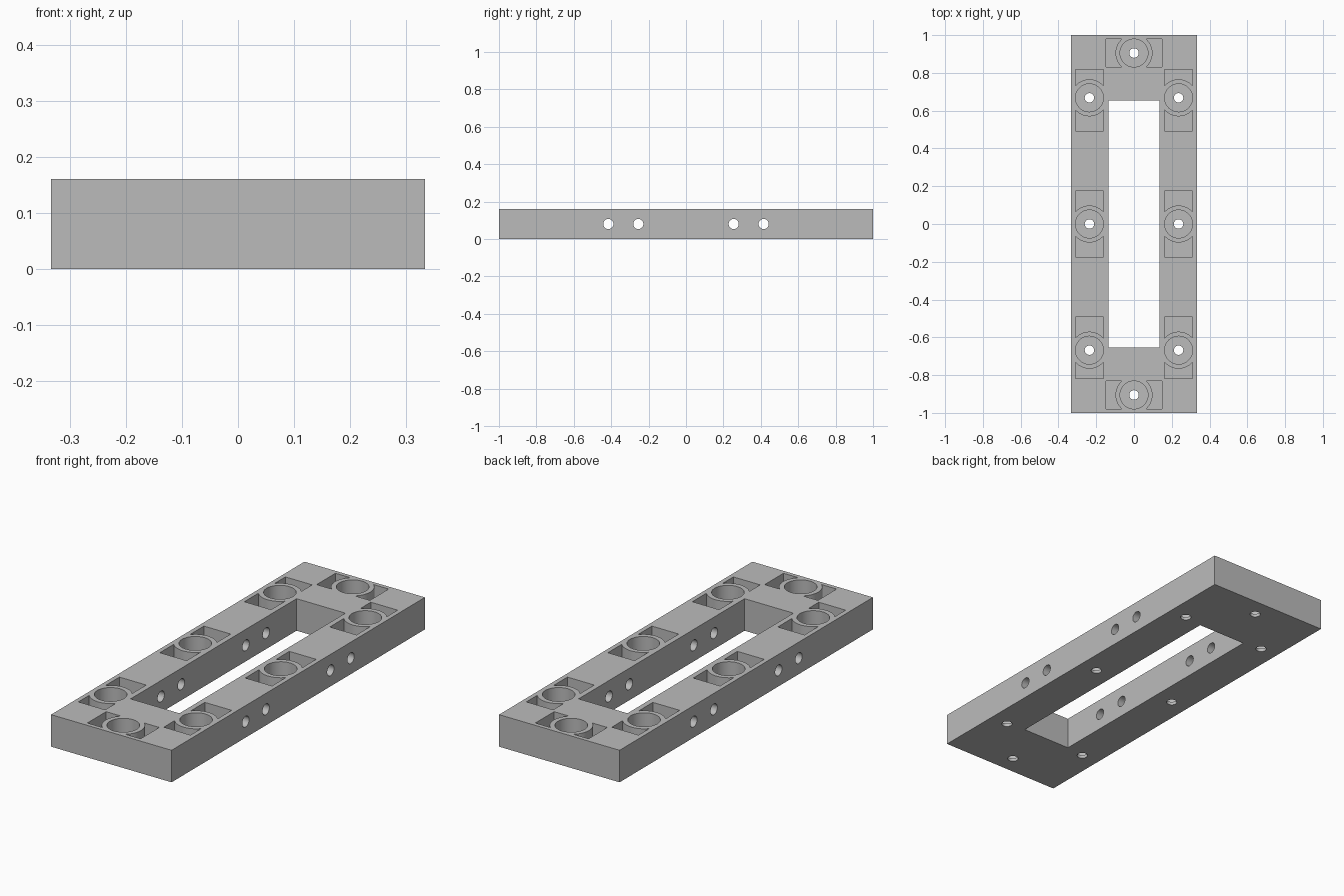
import bpy, bmesh
from math import sin, cos, pi, asin, sqrt
from mathutils import Matrix, Vector

WIDTH, LENGTH, HEIGHT = 0.666, 2.0, 0.16
FLOOR = 0.016          # material left under the recesses
ABOVE = HEIGHT + 0.05  # recess cutters reach past the top face
BORE, COLLAR, SCREW, HALF = 0.074, 0.098, 0.025, 0.074

if "Cube" in bpy.data.objects:
    bpy.data.objects.remove(bpy.data.objects["Cube"], do_unlink=True)


def rectangle(hx, hy):
    return [(-hx, -hy), (hx, -hy), (hx, hy), (-hx, hy)]


def circle(r, n=48):
    return [(r * cos(2 * pi * i / n), r * sin(2 * pi * i / n)) for i in range(n)]


def pocket(reach):
    """Rectangle opening toward +y whose inner edge curves round the collar."""
    a = asin(HALF / COLLAR)
    arc = [(COLLAR * sin(-a + 2 * a * i / 16), COLLAR * cos(-a + 2 * a * i / 16))
           for i in range(17)]
    return arc + [(HALF, reach), (-HALF, reach)]


def prism(bm, outline, low, high, matrix=Matrix()):
    """Extrude a flat outline from low to high and place it."""
    bottom = [bm.verts.new(matrix @ Vector((x, y, low))) for x, y in outline]
    face = bm.faces.new(bottom)
    made = bmesh.ops.extrude_face_region(bm, geom=[face])["geom"]
    top = [v for v in made if isinstance(v, bmesh.types.BMVert)]
    shift = matrix.to_3x3() @ Vector((0, 0, high - low))
    bmesh.ops.translate(bm, verts=top, vec=shift)


def to_object(bm, name):
    bmesh.ops.recalc_face_normals(bm, faces=bm.faces)
    mesh = bpy.data.meshes.new(name)
    bm.to_mesh(mesh)
    bm.free()
    obj = bpy.data.objects.new(name, mesh)
    bpy.context.collection.objects.link(obj)
    return obj


# Solid bar
bm = bmesh.new()
prism(bm, rectangle(WIDTH / 2, LENGTH / 2), 0, HEIGHT)
plate = to_object(bm, "mounting_plate")

# Fastener sites: x, y, turn, pocket reach ahead and behind
sites = [(0, 0.905, pi / 2, 0.147, 0.147), (0, -0.905, pi / 2, 0.147, 0.147)]
for x in (-0.236, 0.236):
    sites += [(x, 0.668, 0, 0.149, 0.175), (x, 0, 0, 0.174, 0.174),
              (x, -0.668, 0, 0.175, 0.149)]

recess = bmesh.new()
holes = bmesh.new()

# Central window
prism(recess, rectangle(0.135, 0.655), -0.05, ABOVE)

# Counterbores, curved pockets and screw holes
for x, y, turn, ahead, behind in sites:
    place = Matrix.Translation((x, y, 0)) @ Matrix.Rotation(turn, 4, "Z")
    flip = place @ Matrix.Rotation(pi, 4, "Z")
    prism(recess, circle(BORE), FLOOR, ABOVE, place)
    prism(recess, pocket(ahead), FLOOR, ABOVE, place)
    prism(recess, pocket(behind), FLOOR, ABOVE, flip)
    prism(holes, circle(SCREW, 32), -0.05, HEIGHT / 2, place)

# Cross holes through both rails
for y in (-0.415, -0.255, 0.255, 0.415):
    place = Matrix.Translation((0, y, HEIGHT / 2)) @ Matrix.Rotation(pi / 2, 4, "Y")
    prism(holes, circle(0.027, 32), -0.5, 0.5, place)

bpy.context.view_layer.objects.active = plate
plate.select_set(True)
for bm, name in ((recess, "recess_cutter"), (holes, "hole_cutter")):
    cutter = to_object(bm, name)
    cutter.hide_render = True
    mod = plate.modifiers.new(name, "BOOLEAN")
    mod.operation = "DIFFERENCE"
    mod.solver = "EXACT"
    mod.object = cutter
    bpy.ops.object.modifier_apply(modifier=mod.name)
    bpy.data.objects.remove(cutter, do_unlink=True)

# Plain grey finish
grey = bpy.data.materials.new("plain_grey")
grey.use_nodes = True
colour = (0.5, 0.5, 0.5, 1)
grey.diffuse_color = colour
grey.node_tree.nodes["Principled BSDF"].inputs["Base Color"].default_value = colour
plate.data.materials.clear()
plate.data.materials.append(grey)
for face in plate.data.polygons:
    face.material_index = 0

bpy.ops.object.shade_smooth_by_angle(angle=pi / 6)
